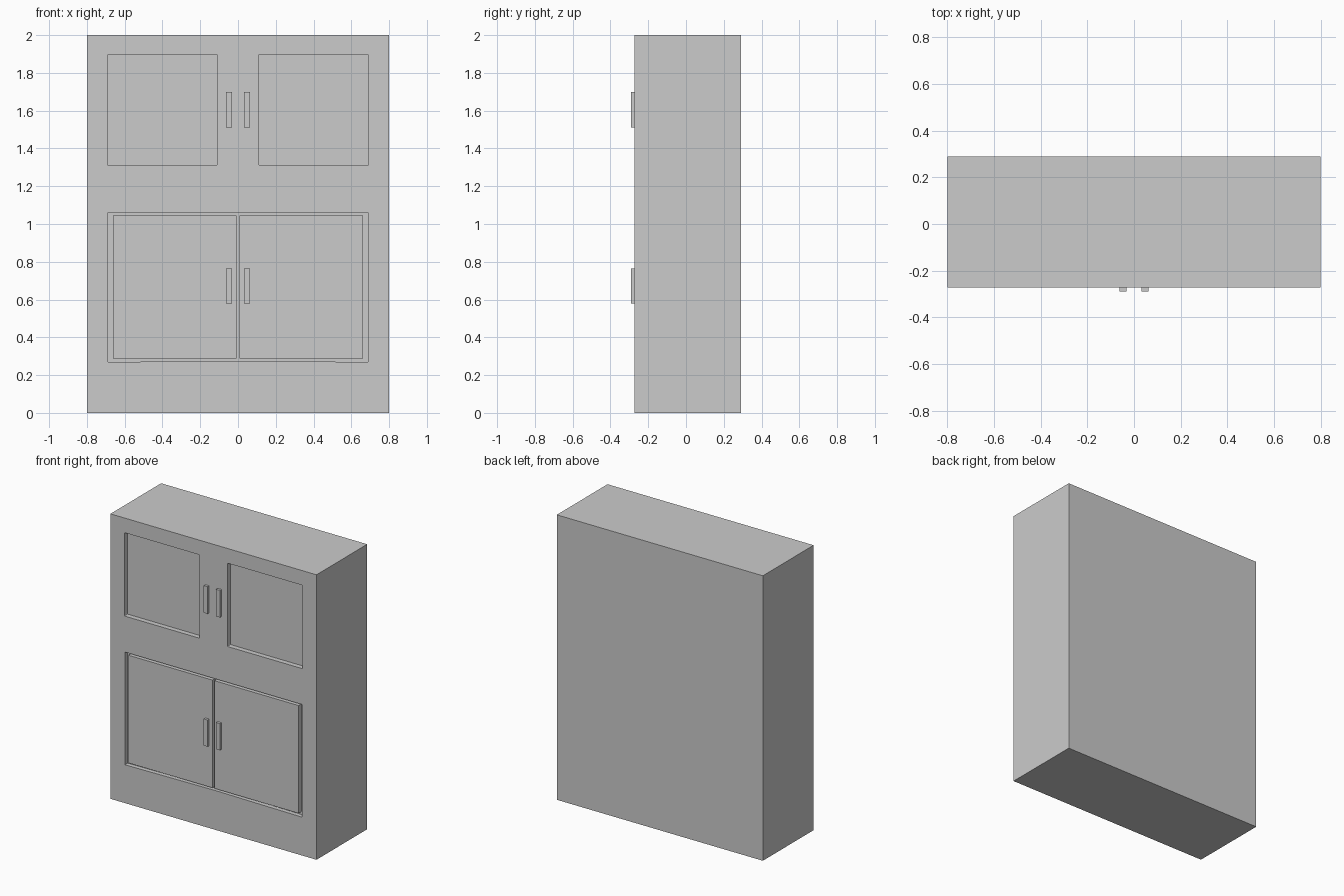
import bpy
import bmesh

if "Cube" in bpy.data.objects:
    bpy.data.objects.remove(bpy.data.objects["Cube"])

FRONT, BACK = -0.272, 0.29


def prism(name, outline, y0, y1, round_corners=0.0):
    """Extrude an (x, z) outline from y0 to y1, optionally rounding its corners."""
    bm = bmesh.new()
    face = bm.faces.new([bm.verts.new((x, y0, z)) for x, z in outline])
    ext = bmesh.ops.extrude_face_region(bm, geom=[face])
    for v in ext["geom"]:
        if isinstance(v, bmesh.types.BMVert):
            v.co.y = y1
    if round_corners:
        edges = [e for e in bm.edges
                 if abs(e.verts[0].co.y - e.verts[1].co.y) > 1e-5]
        bmesh.ops.bevel(bm, geom=edges, offset=round_corners, segments=2,
                        profile=0.5, affect='EDGES')
    bmesh.ops.recalc_face_normals(bm, faces=bm.faces)
    me = bpy.data.meshes.new(name)
    bm.to_mesh(me)
    bm.free()
    ob = bpy.data.objects.new(name, me)
    bpy.context.collection.objects.link(ob)
    return ob


def rect(x0, x1, z0, z1):
    return [(x0, z0), (x1, z0), (x1, z1), (x0, z1)]


def cut(target, cutter):
    mod = target.modifiers.new(cutter.name, 'BOOLEAN')
    mod.operation = 'DIFFERENCE'
    mod.solver = 'EXACT'
    mod.object = cutter
    bpy.context.view_layer.objects.active = target
    bpy.ops.object.modifier_apply(modifier=mod.name)
    bpy.data.objects.remove(cutter)


# Cabinet body
body = prism("cabinet_body", rect(-0.8, 0.8, 0, 2), FRONT, BACK)

# Shallow opening for the lower doors, with a faintly arched lower edge
opening = [(-0.687, 0.269), (0, 0.276), (0.687, 0.269),
           (0.687, 1.06), (-0.687, 1.06)]
cut(body, prism("lower_opening", opening, FRONT - 0.1, FRONT + 0.03))

for side, s in (("left", -1), ("right", 1)):
    def span(a, b):
        return sorted((s * a, s * b))

    # Recessed upper panel
    cut(body, prism("upper_recess", rect(*span(0.108, 0.692), 1.312, 1.897),
                    FRONT - 0.1, FRONT + 0.035, 0.006))
    # Lower door, flush with the body front
    prism(side + "_lower_door", rect(*span(0.007, 0.661), 0.289, 1.045),
          FRONT, FRONT + 0.032)
    # Bar handles
    for level, z0, z1 in (("upper", 1.51, 1.70), ("lower", 0.578, 0.765)):
        prism(f"{side}_{level}_handle", rect(*span(0.033, 0.063), z0, z1),
              -0.29, FRONT + 0.002)
